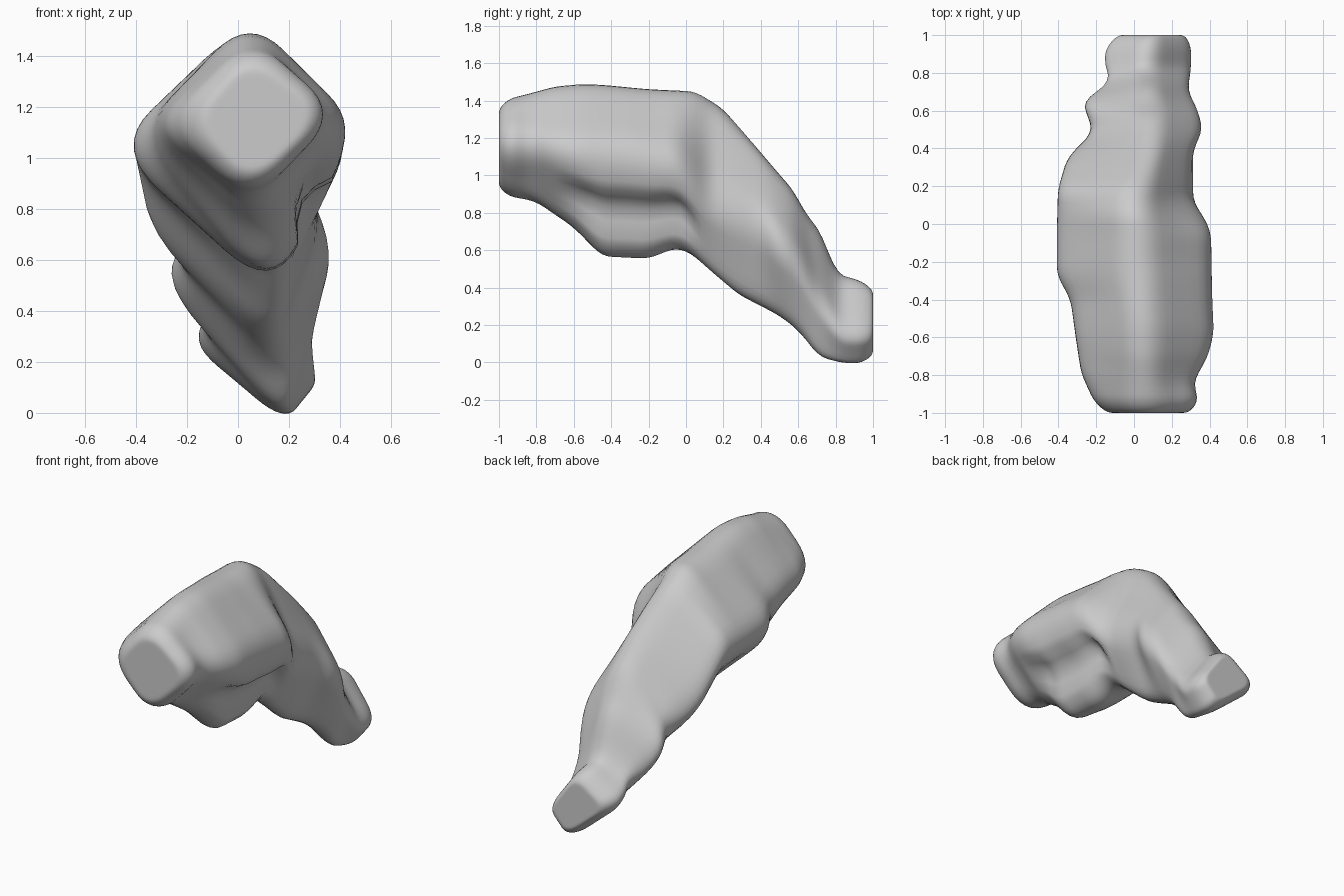
import bpy, bmesh
from math import sin, cos, pi
from mathutils import Vector

if "Cube" in bpy.data.objects:
    bpy.data.objects.remove(bpy.data.objects["Cube"])

# Four corner lines of the diamond-shaped body, as (y, x, z) from front to back
left = [(-1, -.18, 1.14), (-.9, -.23, 1.14), (-.8, -.28, 1.13), (-.6, -.31, 1.12), (-.4, -.34, 1.08),
        (-.27, -.415, 1.04), (.18, -.415, 1.02), (.35, -.365, .79), (.49, -.22, .63), (.65, -.285, .53),
        (.75, -.13, .36), (.88, -.165, .28), (.96, -.14, .26), (1, -.13, .26)]
top = [(-1, .05, 1.4), (-.9, .05, 1.42), (-.7, .05, 1.475), (-.55, .05, 1.485),
       (-.2, .02, 1.455), (.05, .02, 1.45), (.2, .03, 1.35), (.4, .08, 1.12), (.59, .1, .9),
       (.64, .1, .78), (.72, .09, .71), (.8, .08, .47), (.95, .09, .43), (1, .1, .42)]
right = [(-1, .34, 1.17), (-.92, .34, 1.17), (-.84, .31, 1.17), (-.7, .39, 1.14), (-.58, .42, 1.12),
         (-.3, .405, 1.1), (-.05, .4, 1.06), (.02, .37, 1.0), (.12, .3, .88), (.38, .3, .76),
         (.5, .36, .63), (.6, .33, .55), (.7, .275, .35), (.82, .295, .16), (.95, .295, .15), (1, .295, .15)]
bottom = [(-1, .05, .89), (-.9, .05, .88), (-.8, .06, .86), (-.6, .09, .72),
          (-.45, .12, .56), (-.2, .12, .55), (-.06, .12, .61), (.02, .12, .59), (.28, .12, .36),
          (.5, .13, .25), (.6, .15, .17), (.71, .17, .03), (.84, .17, 0), (.94, .17, 0), (1, .17, .01)]


def linear(line, y):
    for a, b in zip(line, line[1:]):
        if y <= b[0]:
            return Vector(a[1:]).lerp(Vector(b[1:]), (y - a[0]) / (b[0] - a[0]))
    return Vector(line[-1][1:])


def sample(line, y):
    # Soften the kinks by averaging nearby points
    w = max(0, min(.04, 1 - abs(y)))
    return sum((linear(line, y + w * k) for k in (-1, -.5, 0, .5, 1)), Vector((0, 0))) / 5


def section(y, scale, steps=8, edge=4):
    q = [sample(c, y) for c in (left, top, right, bottom)]
    mid = sum(q, Vector((0, 0))) / 4
    # Straight sides with rounded corners; corners pushed out so extents hold
    f = .3 + .1 * max(0, min(1, (-.75 - y) / .2))
    q = [mid + (p - mid) / (1 - f / 2) for p in q]
    # Lower right side is hollowed above the underside bulge
    hollow = max(0, min(1, (y + .7) / .2, (.08 - y) / .1))
    pts = []
    for i in range(4):
        p, a, c = q[i], q[i - 1], q[(i + 1) % 4]
        s, e = p.lerp(a, f), p.lerp(c, f)
        for k in range(steps + 1):
            t = k / steps
            pts.append(s * (1 - t) ** 2 + p * 2 * t * (1 - t) + e * t * t)
        for k in range(1, edge):
            t = k / edge
            v = e.lerp(c.lerp(p, f), t)
            if i == 2:
                v = v + Vector((-.05, .04)) * hollow * sin(pi * t)
            pts.append(v)
    return [(mid.x + (v.x - mid.x) * scale, y, mid.y + (v.y - mid.y) * scale) for v in pts]


# Stations along the body, shrinking in a quarter round at both ends
R, M, N = .1, 8, 64
end = [(1 - R + R * sin(k / M * pi / 2), .72 + .28 * cos(k / M * pi / 2)) for k in range(1, M + 1)]
stations = [(-y, s) for y, s in end[::-1]]
stations += [((1 - R) * (2 * i / N - 1), 1) for i in range(N + 1)] + end

bm = bmesh.new()
rings = [[bm.verts.new(p) for p in section(y, s)] for y, s in stations]


def cap(ring):
    # Concentric rings closing an end
    n = len(ring)
    mid = sum((v.co for v in ring), Vector()) / n
    return [[bm.verts.new(mid.lerp(v.co, k)) for v in ring] for k in (.9, .6, .25)]


rings = cap(rings[0])[::-1] + rings + cap(rings[-1])
for a, b in zip(rings, rings[1:]):
    for i in range(len(a)):
        j = (i + 1) % len(a)
        bm.faces.new((a[i], a[j], b[j], b[i]))
bm.faces.new(rings[0])
bm.faces.new(rings[-1])
bmesh.ops.recalc_face_normals(bm, faces=bm.faces)
for f in bm.faces:
    f.smooth = True

mesh = bpy.data.meshes.new("bent_body")
bm.to_mesh(mesh)
bm.free()
body = bpy.data.objects.new("bent_body", mesh)
bpy.context.collection.objects.link(body)
